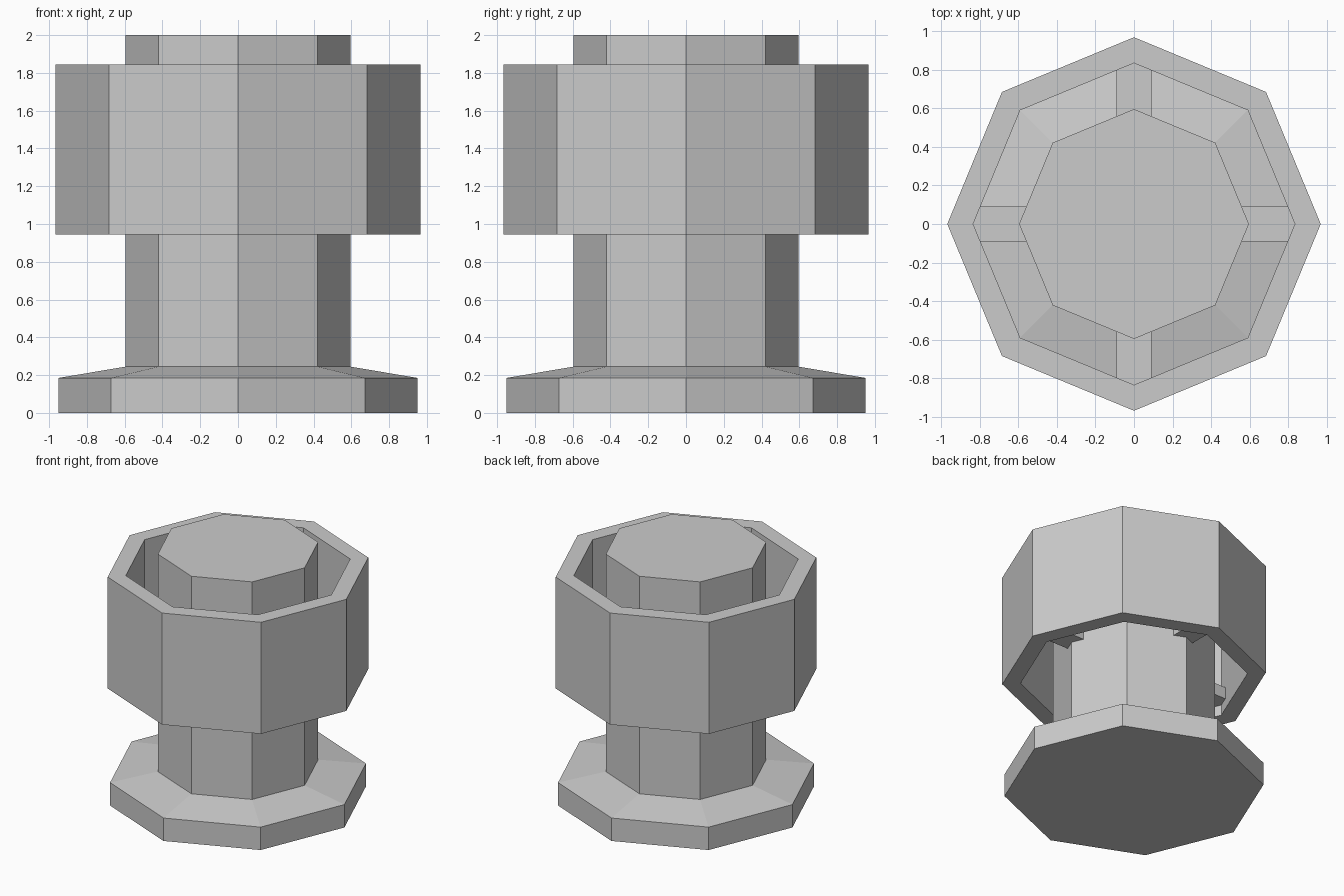
import bpy
import bmesh
from math import cos, sin, pi, tau

old = bpy.data.objects.get("Cube")
if old:
    bpy.data.objects.remove(old, do_unlink=True)

SIDES = 8

grey = bpy.data.materials.new("plain_grey")
grey.use_nodes = True
colour = (0.6, 0.6, 0.6, 1)
grey.diffuse_color = colour
grey.node_tree.nodes["Principled BSDF"].inputs["Base Color"].default_value = colour


def finish(name, bm):
    bmesh.ops.recalc_face_normals(bm, faces=bm.faces)
    mesh = bpy.data.meshes.new(name)
    bm.to_mesh(mesh)
    bm.free()
    mesh.materials.append(grey)
    obj = bpy.data.objects.new(name, mesh)
    bpy.context.collection.objects.link(obj)
    return obj


def lathe(name, profile, closed=False):
    """Sweep (radius, z) points round z; cap the ends or join them into a tube."""
    bm = bmesh.new()
    rings = []
    for r, z in profile:
        rings.append([bm.verts.new((r * cos(tau * i / SIDES), r * sin(tau * i / SIDES), z))
                      for i in range(SIDES)])
    pairs = list(zip(rings, rings[1:]))
    if closed:
        pairs.append((rings[-1], rings[0]))
    else:
        bm.faces.new(rings[0])
        bm.faces.new(rings[-1])
    for a, b in pairs:
        for i in range(SIDES):
            j = (i + 1) % SIDES
            bm.faces.new((a[i], a[j], b[j], b[i]))
    return finish(name, bm)


def spoke(name, angle, inner, outer, width, bottom, top):
    bm = bmesh.new()
    bmesh.ops.create_cube(bm, size=1)
    bmesh.ops.scale(bm, vec=(outer - inner, width, top - bottom), verts=bm.verts)
    bmesh.ops.translate(bm, vec=((inner + outer) / 2, 0, (bottom + top) / 2), verts=bm.verts)
    obj = finish(name, bm)
    obj.rotation_euler.z = angle
    return obj


# Flared foot and central column in one turned body
lathe("base_and_column", [(0.95, 0), (0.95, 0.185), (0.595, 0.245), (0.595, 2.0)])

# Hollow collar round the upper column
lathe("outer_ring", [(0.967, 0.945), (0.967, 1.845), (0.833, 1.845), (0.833, 0.945)], closed=True)

# Four bars holding the collar to the column
for k, side in enumerate(("left", "back", "right", "front")):
    spoke(side + "_spoke", k * pi / 2, 0.5, 0.86, 0.18, 1.03, 1.125)
